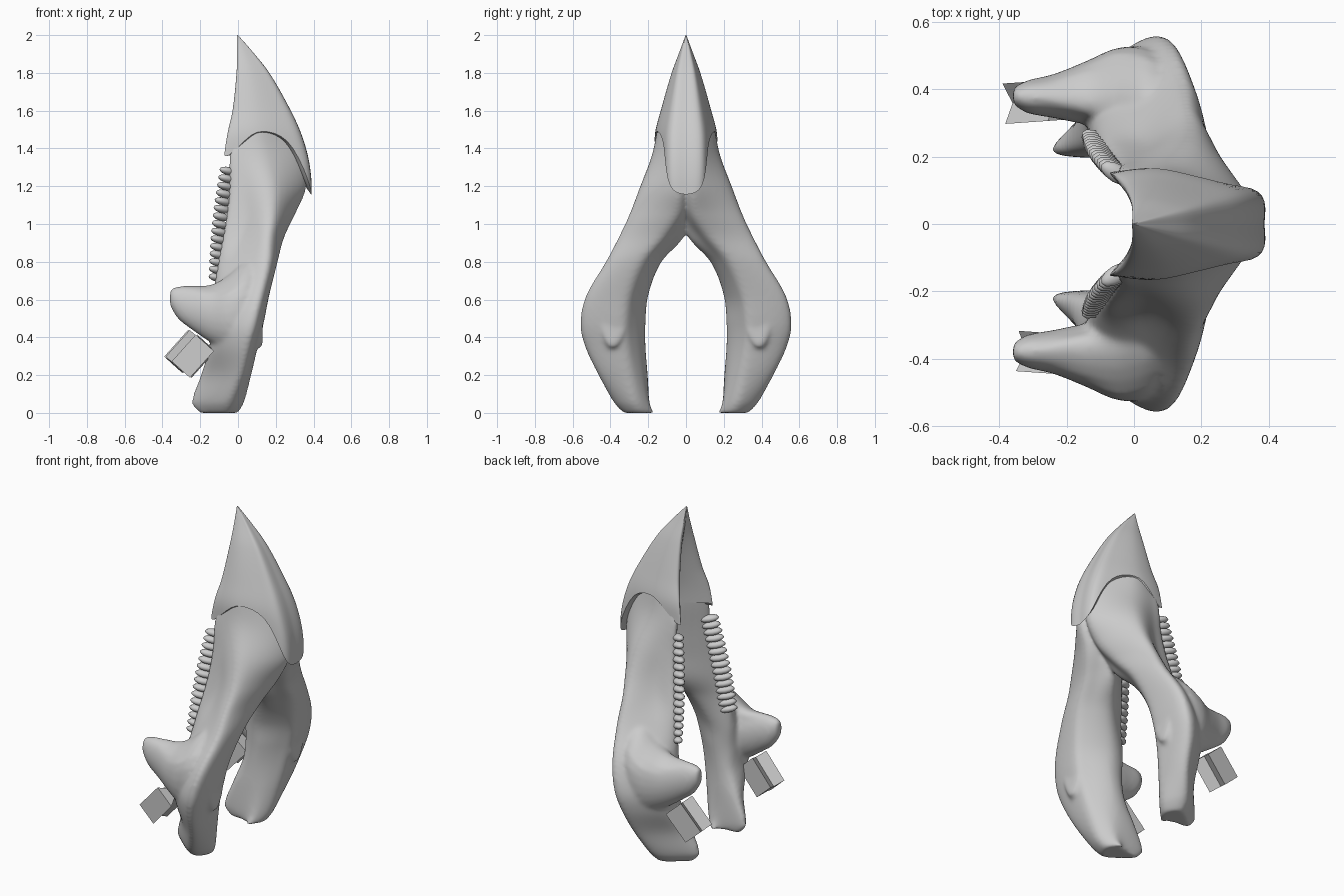
import bpy, bmesh, math
from mathutils import Vector, Matrix

if "Cube" in bpy.data.objects:
    bpy.data.objects.remove(bpy.data.objects["Cube"])


def cr(p0, p1, p2, p3, t):
    """Catmull-Rom between p1 and p2."""
    return 0.5 * (2*p1 + (p2-p0)*t + (2*p0-5*p1+4*p2-p3)*t*t + (3*p1-p0-3*p2+p3)*t**3)


def spline(pts, steps, closed=False):
    pts = [Vector(p) for p in pts]
    n, out = len(pts), []
    get = (lambda i: pts[i % n]) if closed else (lambda i: pts[max(0, min(n-1, i))])
    for i in range(n if closed else n - 1):
        out += [cr(get(i-1), get(i), get(i+1), get(i+2), k/steps) for k in range(steps)]
    return out if closed else out + [pts[-1]]


def lookup(table, z):
    """Smoothly interpolate the rows of a table keyed by its first column."""
    i = 0
    while i < len(table) - 2 and z > table[i+1][0]:
        i += 1
    a, b = table[i], table[i+1]
    p, q = table[max(0, i-1)], table[min(len(table)-1, i+2)]
    h = b[0] - a[0]
    t = (z - a[0]) / h
    res = []
    for k in range(1, len(a)):
        ma = (b[k]-p[k]) / (b[0]-p[0]) * h
        mb = (q[k]-a[k]) / (q[0]-a[0]) * h
        res.append((2*t**3-3*t*t+1)*a[k] + (t**3-2*t*t+t)*ma
                   + (3*t*t-2*t**3)*b[k] + (t**3-t*t)*mb)
    return res


def loft(bm, rings, cap_points=None):
    rows = [[bm.verts.new(p) for p in r] for r in rings]
    n = len(rows[0])
    for a, b in zip(rows, rows[1:]):
        for i in range(n):
            j = (i + 1) % n
            bm.faces.new((a[i], a[j], b[j], b[i]))
    for row, c in zip((rows[0], rows[-1]), cap_points or (None, None)):
        if c is None:
            c = sum((v.co for v in row), Vector()) / n
        cv = bm.verts.new(c)
        for i in range(n):
            bm.faces.new((row[i], row[(i+1) % n], cv))


def finish(name, bm, smooth_angle=None):
    bmesh.ops.recalc_face_normals(bm, faces=bm.faces)
    me = bpy.data.meshes.new(name)
    bm.to_mesh(me)
    bm.free()
    ob = bpy.data.objects.new(name, me)
    bpy.context.collection.objects.link(ob)
    if smooth_angle:
        bpy.ops.object.select_all(action='DESELECT')
        ob.select_set(True)
        bpy.context.view_layer.objects.active = ob
        bpy.ops.object.shade_smooth_by_angle(angle=math.radians(smooth_angle))
    return ob


def mirror_y(ob):
    m = ob.modifiers.new("mirror", 'MIRROR')
    m.use_axis = (False, True, False)


# Jaw branch sections: z, then x,y of tooth edge, shelf, outer side, underside, inner side
JAW = [
    (0.00, -.20, .215, -.17, .26, -.06, .33, .00, .25, -.09, .195),
    (0.05, -.24, .21, -.20, .27, -.05, .38, .03, .28, -.09, .195),
    (0.20, -.19, .22, -.16, .32, .01, .465, .07, .32, -.07, .205),
    (0.35, -.14, .25, -.13, .41, .05, .535, .105, .35, -.05, .215),
    (0.47, -.13, .26, -.12, .43, .08, .56, .135, .36, -.03, .215),
    (0.62, -.13, .255, -.08, .40, .115, .53, .165, .34, -.02, .20),
    (0.80, -.105, .235, -.02, .32, .155, .425, .21, .26, .05, .13),
    (0.93, -.08, .205, .02, .265, .17, .355, .245, .15, .12, .015),
    (1.05, -.06, .18, .04, .235, .19, .295, .30, .08, .14, -.01),
    (1.20, -.045, .155, .03, .205, .19, .235, .357, .055, .13, -.01),
    (1.38, -.040, .140, .01, .168, .15, .166, .335, .05, .10, -.01),
    (1.55, -.005, .10, .01, .13, .12, .140, .27, .04, .09, -.01),
]


def jaw_ring(z):
    r = lookup(JAW, z)
    p = [(r[i], r[i+1]) for i in range(0, 10, 2)]
    p.insert(4, (r[6] - .05, max(-.01, r[7] - .08)))
    return [Vector((q.x, max(-.01, q.y), z)) for q in spline(p, 6, True)]


bm = bmesh.new()
loft(bm, [jaw_ring(1.55 * i / 64) for i in range(65)])

# Raised process at the back of each branch: x, y centre, y radius, z centre, z radius
PROCESS = [(-.36, .38, .025, .61, .045), (-.32, .378, .048, .585, .085), (-.24, .38, .065, .555, .118),
           (-.14, .39, .095, .525, .155), (-.05, .405, .118, .53, .20), (.04, .405, .115, .56, .25),
           (.13, .385, .07, .59, .24)]
rings = []
for i in range(25):
    x = -.36 + .49 * i / 24
    yc, ry, zc, rz = lookup(PROCESS, x)
    ring = []
    for a in range(24):
        c, s = math.cos(a*math.tau/24), math.sin(a*math.tau/24)
        # lean the upper half inward so it runs into the tooth shelf
        ring.append(Vector((x, yc + ry*c - max(0, rz*s - .1)*.5, zc + rz*s)))
    rings.append(ring)
loft(bm, rings)
jaw = finish("jaw_bone", bm)
mirror_y(jaw)
m = jaw.modifiers.new("blend", 'REMESH')
m.mode, m.voxel_size, m.use_smooth_shade = 'VOXEL', 0.011, True
m = jaw.modifiers.new("soften", 'SMOOTH')
m.factor, m.iterations = 0.5, 10

# Beak sections: z, lip x, lip y, outer y, underside x, underside half width, groove x
BEAK = [
    (1.15, -.06, .14, .19, .388, .08, .08),
    (1.25, -.06, .138, .175, .385, .085, .08),
    (1.36, -.06, .135, .165, .368, .085, .08),
    (1.48, -.045, .12, .162, .332, .08, .07),
    (1.60, -.022, .09, .132, .278, .066, .05),
    (1.80, -.005, .048, .075, .165, .04, .02),
    (1.92, -.004, .018, .031, .07, .018, .002),
    (2.00, -.006, .001, .002, .0, .001, -.004),
]
# Height of the beak's lower rim from groove to lip, side and underside
RIM = [1.40, 1.38, 1.365, 1.485, 1.44, 1.20, 1.155]


def beak_half(z):
    xl, yl, yo, xv, yv, xg = lookup(BEAK, z)
    w = xv - xl
    return spline([(xg, 0), (xl, yl), (xl + .03*w, yo*.95), (xl + .38*w, yo),
                   (xl + .78*w, yv + .5*(yo-yv)), (xv - .015*w, yv), (xv, 0)], 5)


rims = [v.x for v in spline([(z, 0) for z in RIM], 5)]
rings = []
for k in range(31):
    t = k / 30
    half = []
    for i, zb in enumerate(rims):
        z = 2 - (2 - zb) * t
        p = beak_half(z)[i]
        half.append(Vector((p.x, max(0, p.y), z)))
    rings.append(half + [Vector((p.x, -p.y, p.z)) for p in half[-2:0:-1]])
bm = bmesh.new()
loft(bm, rings, (None, Vector((.2, 0, 1.42))))
finish("beak", bm, 40)

# Tooth rows
bm = bmesh.new()
for i in range(15):
    f = i / 14
    pos = Vector((-.108 + .058*f - .012*math.sin(math.pi*f), .245 - .095*f, .715 + .565*f))
    mat = (Matrix.Translation(pos) @ Matrix.Rotation(math.radians(-30), 4, 'Z')
           @ Matrix.Rotation(math.radians(12), 4, 'Y') @ Matrix.Diagonal((.055, .028, .021, 1)))
    bmesh.ops.create_uvsphere(bm, u_segments=12, v_segments=8, radius=1, matrix=mat)
mirror_y(finish("teeth", bm, 60))

# Grooved hinge blocks under each process
PROFILE = [(-.06, -.065), (0, -.03), (.06, -.065), (.06, .065), (0, .03), (-.06, .065)]
for name, pos, tilt in (("hinge_block_left", (-.275, .365, .325), 4),
                        ("hinge_block_right", (-.235, -.385, .30), -4)):
    bm = bmesh.new()
    ends = [[bm.verts.new((x, y, z)) for y, x in PROFILE] for z in (-.095, .095)]
    for e in ends:
        bm.faces.new(e)
    for i in range(6):
        j = (i + 1) % 6
        bm.faces.new((ends[0][i], ends[0][j], ends[1][j], ends[1][i]))
    bm.transform(Matrix.Translation(pos) @ Matrix.Rotation(math.radians(tilt), 4, 'Z')
                 @ Matrix.Rotation(math.radians(42), 4, 'Y'))
    finish(name, bm)
